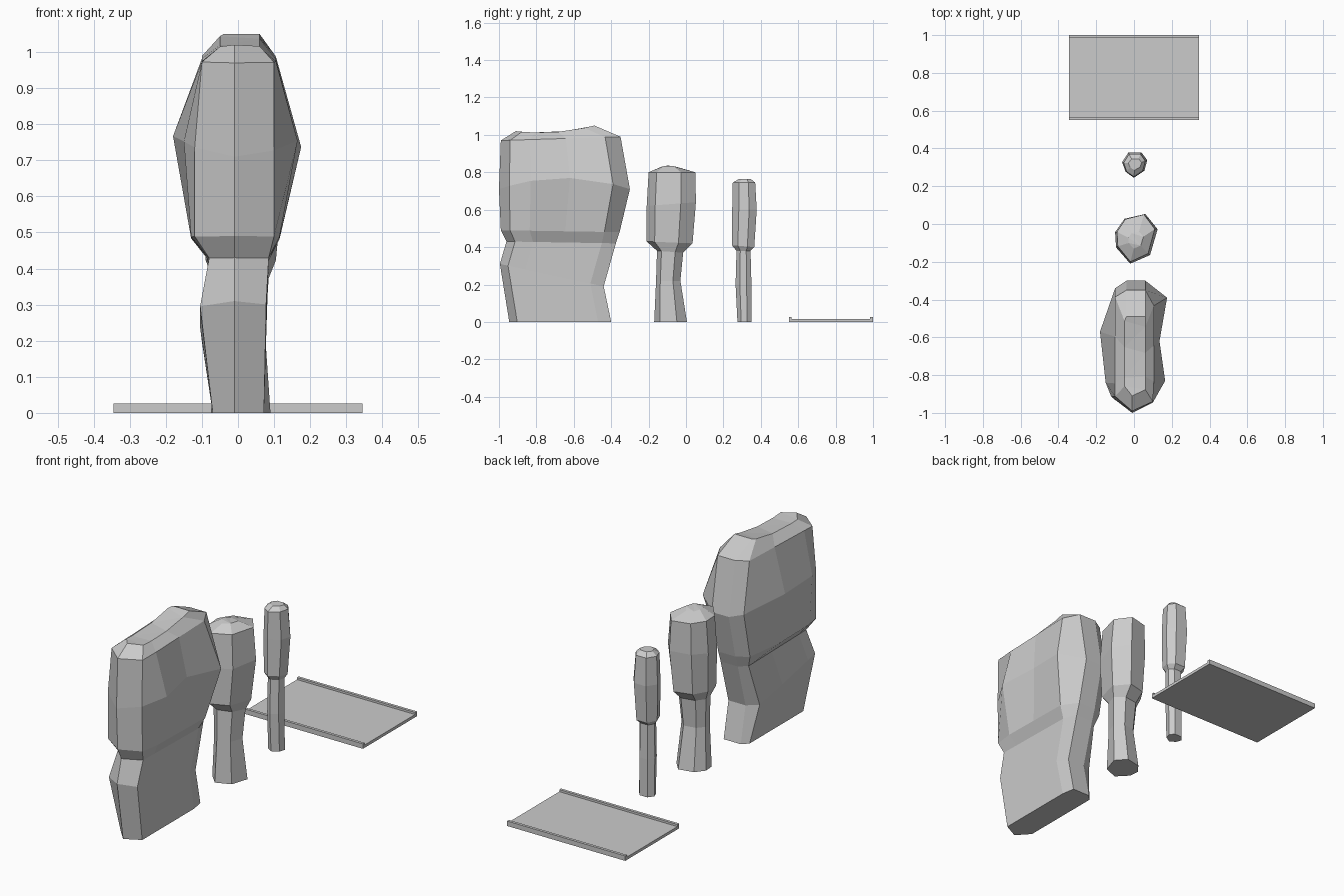
import bpy, bmesh

if "Cube" in bpy.data.objects:
    bpy.data.objects.remove(bpy.data.objects["Cube"])


def faceted_rock(name, plan, levels, flatten=False):
    """Loft a plan outline through levels (x0, x1, y0, y1, z_front, z_back, dip)."""
    xs = [p[0] for p in plan]
    ys = [p[1] for p in plan]
    bm = bmesh.new()
    rings = []
    for x0, x1, y0, y1, zf, zb, dip in levels:
        ring = []
        for px, py in plan:
            u = (px - min(xs)) / (max(xs) - min(xs))
            v = (py - min(ys)) / (max(ys) - min(ys))
            # flattened rocks have their sides sliced off, others are scaled
            x = max(x0, min(x1, px)) if flatten else x0 + u * (x1 - x0)
            z = zf + v * (zb - zf) - dip * 4 * v * (1 - v)
            ring.append(bm.verts.new((x, y0 + v * (y1 - y0), z)))
        rings.append(ring)
    n = len(plan)
    for a, b in zip(rings, rings[1:]):
        for i in range(n):
            j = (i + 1) % n
            bm.faces.new((a[i], a[j], b[j], b[i]))
    bm.faces.new(rings[0][::-1])
    top = bm.faces.new(rings[-1])
    bmesh.ops.triangulate(bm, faces=[top])
    bmesh.ops.recalc_face_normals(bm, faces=bm.faces)
    return finish(name, bm)


def finish(name, bm):
    mesh = bpy.data.meshes.new(name)
    bm.to_mesh(mesh)
    bm.free()
    obj = bpy.data.objects.new(name, mesh)
    bpy.context.collection.objects.link(obj)
    return obj


# Long slab-like rock, waisted below its middle
faceted_rock("large_rock", [
    (-.01, -1.0), (.10, -.945), (.165, -.83), (.135, -.62), (.175, -.39),
    (.06, -.30), (-.04, -.30), (-.10, -.34), (-.18, -.57), (-.15, -.84), (-.12, -.915)],
    [(-.07, .072, -.945, -.40, 0, 0, 0),
     (-.105, .078, -.995, -.44, .31, .19, 0),
     (-.08, .085, -.96, -.375, .43, .42, 0),
     (-.13, .115, -.99, -.355, .49, .48, 0),
     (-.18, .175, -1.0, -.30, .71, .71, -.06),
     (-.10, .105, -.99, -.35, .97, .99, 0),
     (-.05, .06, -.91, -.49, 1.02, 1.05, .02)], flatten=True)

# Medium pillar
faceted_rock("medium_rock", [
    (-.02, -.205), (.085, -.16), (.125, -.025), (.06, .055),
    (-.05, .03), (-.10, -.04), (-.095, -.12)],
    [(-.075, .09, -.17, .005, 0, 0, 0),
     (-.06, .075, -.16, -.03, .22, .22, 0),
     (-.07, .085, -.155, -.015, .38, .37, 0),
     (-.09, .105, -.21, .035, .43, .42, 0),
     (-.10, .125, -.21, .053, .62, .64, 0),
     (-.09, .11, -.20, .05, .80, .80, 0),
     (-.03, .05, -.13, -.04, .83, .825, -.008)])

# Small pillar
faceted_rock("small_rock", [
    (0, .25), (.055, .285), (.07, .34), (.04, .38),
    (-.03, .38), (-.063, .33), (-.045, .28)],
    [(-.04, .045, .275, .35, 0, 0, 0),
     (-.04, .045, .265, .35, .20, .20, 0),
     (-.038, .045, .27, .345, .38, .38, 0),
     (-.055, .06, .245, .365, .41, .40, 0),
     (-.063, .07, .247, .378, .60, .60, 0),
     (-.055, .06, .25, .37, .745, .745, 0),
     (-.03, .04, .285, .345, .765, .765, 0)])

# Flat tray: channel profile with a raised lip at front and back
bm = bmesh.new()
profile = [(.55, 0), (1.0, 0), (1.0, .026), (.985, .026),
           (.985, .015), (.565, .015), (.565, .026), (.55, .026)]
face = bm.faces.new([bm.verts.new((-.345, y, z)) for y, z in profile])
ext = bmesh.ops.extrude_face_region(bm, geom=[face])["geom"]
bmesh.ops.translate(bm, vec=(.69, 0, 0),
                    verts=[g for g in ext if isinstance(g, bmesh.types.BMVert)])
bmesh.ops.recalc_face_normals(bm, faces=bm.faces)
finish("tray", bm)
